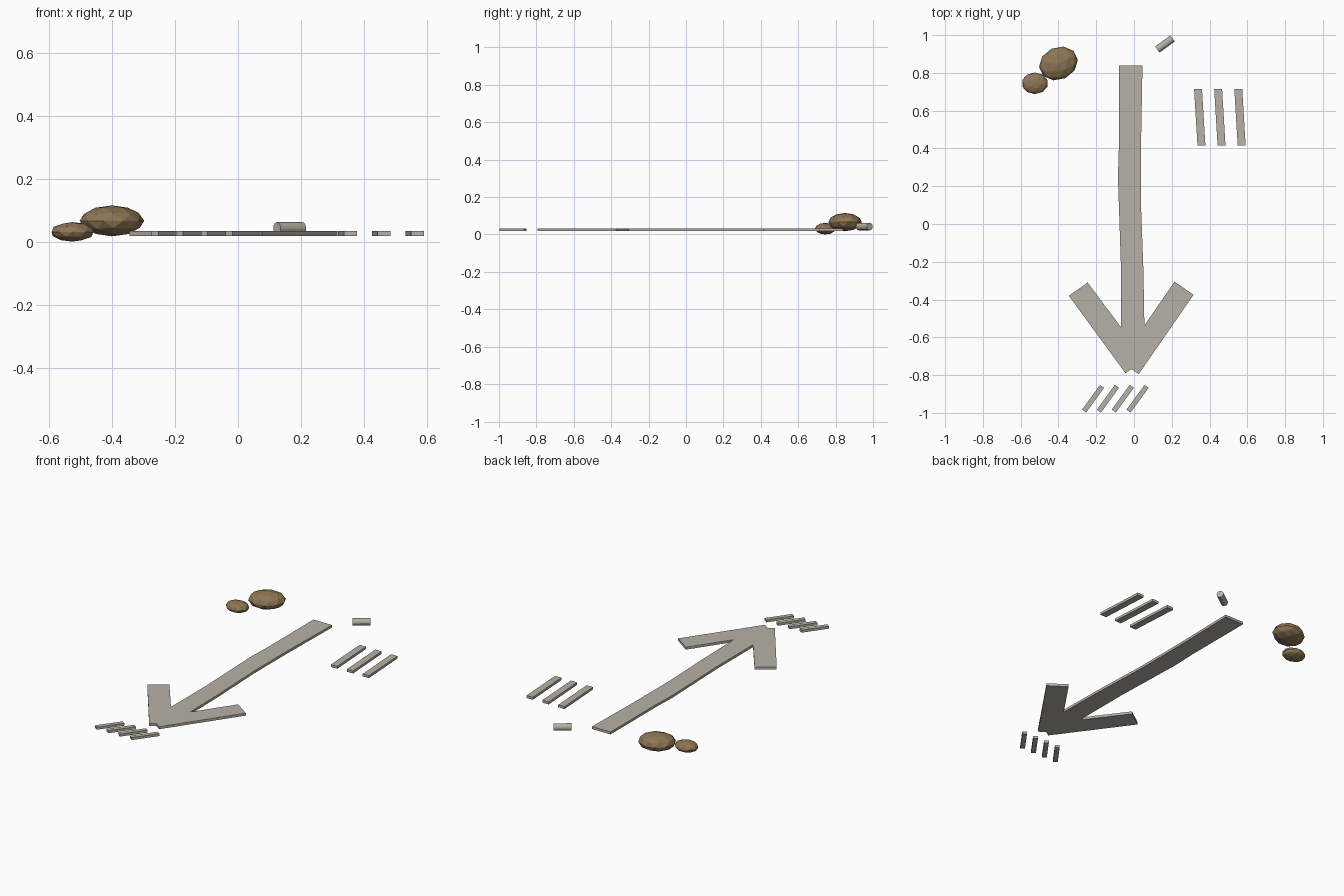
import bpy, bmesh
from math import radians
from mathutils import Vector

cube = bpy.data.objects.get("Cube")
if cube:
    bpy.data.objects.remove(cube, do_unlink=True)


def material(name, color):
    mat = bpy.data.materials.new(name)
    mat.use_nodes = True
    mat.diffuse_color = (*color, 1)
    mat.node_tree.nodes["Principled BSDF"].inputs["Base Color"].default_value = (*color, 1)
    return mat


chalk = material("pale stone", (0.47, 0.44, 0.38))
brown = material("earth brown", (0.27, 0.18, 0.09))
Z_LOW, Z_HIGH = 0.018, 0.033


def finish(name, bm, mat):
    bmesh.ops.recalc_face_normals(bm, faces=bm.faces)
    mesh = bpy.data.meshes.new(name)
    bm.to_mesh(mesh)
    bm.free()
    mesh.materials.append(mat)
    obj = bpy.data.objects.new(name, mesh)
    bpy.context.collection.objects.link(obj)
    return obj


def plate(name, outline):
    """Extrude a flat outline into a thin slab."""
    bm = bmesh.new()
    face = bm.faces.new([bm.verts.new((x, y, Z_LOW)) for x, y in outline])
    new = bmesh.ops.extrude_face_region(bm, geom=[face])["geom"]
    top = [v for v in new if isinstance(v, bmesh.types.BMVert)]
    bmesh.ops.translate(bm, verts=top, vec=(0, 0, Z_HIGH - Z_LOW))
    return finish(name, bm, chalk)


def pebble(name, center, radii, turn):
    bm = bmesh.new()
    bmesh.ops.create_icosphere(bm, subdivisions=2, radius=1)
    obj = finish(name, bm, brown)
    obj.location, obj.scale = center, radii
    obj.rotation_euler.z = radians(turn)
    return obj


# Arrow: slightly wandering shaft with two barbs
plate("arrow", [
    (-0.08, 0.84), (-0.08, 0.41), (-0.085, 0.25), (-0.07, -0.2), (-0.07, -0.545),
    (-0.245, -0.31), (-0.345, -0.38), (-0.045, -0.79), (-0.012, -0.768),
    (0.025, -0.795), (0.315, -0.375), (0.215, -0.305), (0.055, -0.537),
    (0.05, -0.25), (0.037, 0.1), (0.037, 0.41), (0.045, 0.84)])

# Long tally marks beside the shaft
for i in range(3):
    x = 0.318 + 0.1065 * i
    plate(f"long_mark_{i + 1}",
          [(x, 0.715), (x + 0.042, 0.715), (x + 0.06, 0.415), (x + 0.018, 0.415)])

# Short slanted marks beyond the tip
for i in range(4):
    x = 0.0785 * i
    plate(f"short_mark_{i + 1}",
          [(x - 0.18, -0.852), (x - 0.158, -0.867), (x - 0.253, -0.998), (x - 0.275, -0.983)])

# Small peg lying near the tail
bm = bmesh.new()
bmesh.ops.create_cone(bm, cap_ends=True, segments=12, radius1=0.02, radius2=0.02, depth=0.1)
peg = finish("peg", bm, chalk)
peg.location = (0.164, 0.953, 0.042)
peg.rotation_mode = 'QUATERNION'
peg.rotation_quaternion = Vector((0.08, 0.058, 0)).to_track_quat('Z', 'Y')

# Two flattened pebbles
pebble("large_pebble", (-0.4, 0.85, 0.066), (0.106, 0.086, 0.049), 25)
pebble("small_pebble", (-0.525, 0.745, 0.031), (0.07, 0.057, 0.031), 0)
